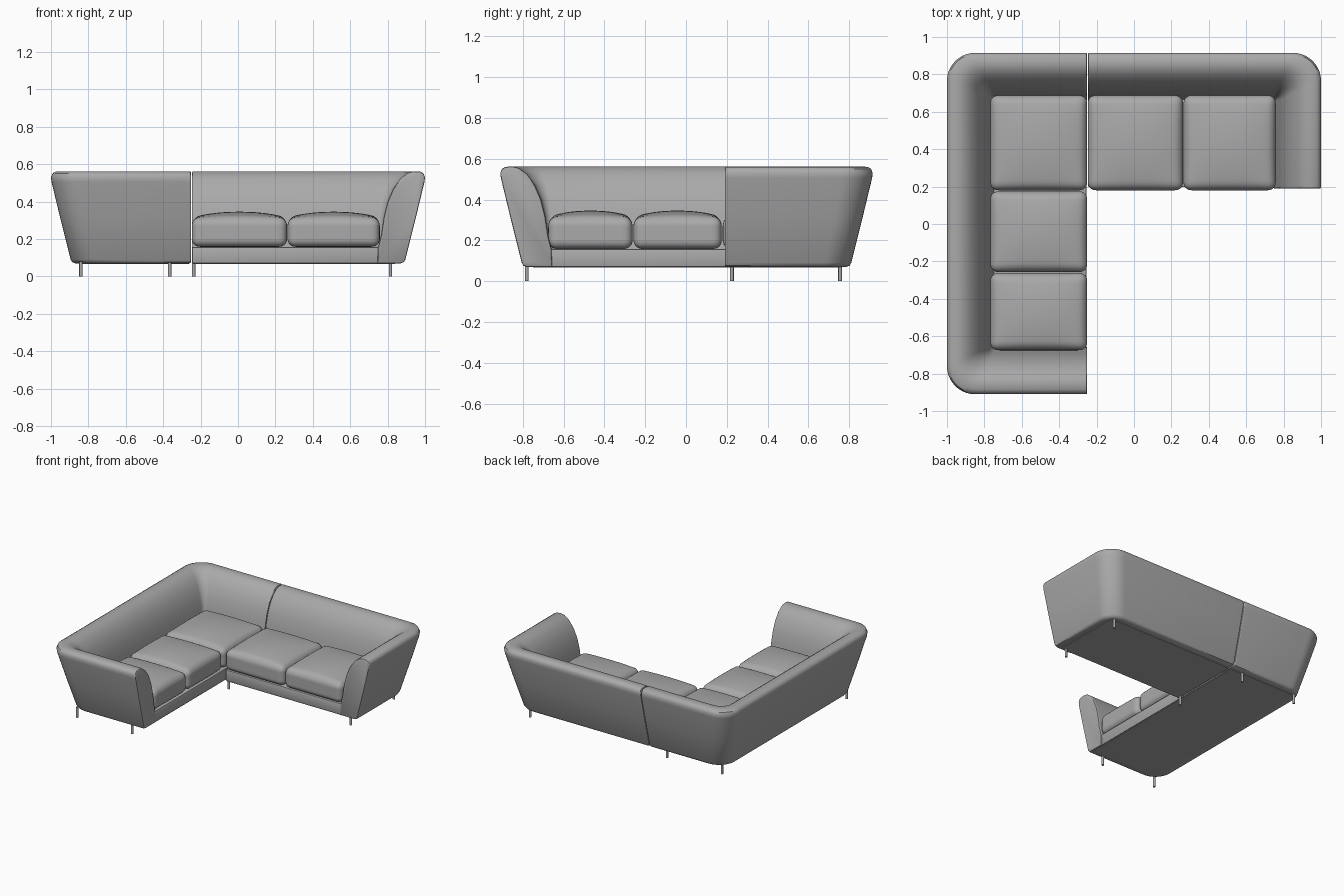
import bpy, bmesh, math
from mathutils import Vector

if "Cube" in bpy.data.objects:
    bpy.data.objects.remove(bpy.data.objects["Cube"])


def material(name, value):
    m = bpy.data.materials.new(name)
    m.use_nodes = True
    color = (value, value, value, 1)
    m.diffuse_color = color
    m.node_tree.nodes["Principled BSDF"].inputs["Base Color"].default_value = color
    return m


fabric = material("grey fabric", 0.4)


def finish(name, bm, mat=fabric, angle=40):
    bmesh.ops.recalc_face_normals(bm, faces=bm.faces)
    me = bpy.data.meshes.new(name)
    bm.to_mesh(me)
    bm.free()
    me.materials.append(mat)
    ob = bpy.data.objects.new(name, me)
    bpy.context.collection.objects.link(ob)
    bpy.ops.object.select_all(action='DESELECT')
    ob.select_set(True)
    bpy.context.view_layer.objects.active = ob
    bpy.ops.object.shade_smooth_by_angle(angle=math.radians(angle))
    return ob


# Backrest section: depth inward from the outer rim, height, corner radius
SECTION = [(0.13, 0.07, 0.12), (0.113, 0.076, 0.13), (0.105, 0.09, 0.13),
           (0.05, 0.31, 0.14), (0.003, 0.505, 0.15), (0.0, 0.53, 0.15),
           (0.008, 0.55, 0.145), (0.025, 0.56, 0.14), (0.06, 0.562, 0.12),
           (0.09, 0.555, 0.1), (0.13, 0.525, 0.08), (0.17, 0.47, 0.06),
           (0.2, 0.4, 0.045), (0.22, 0.32, 0.03), (0.235, 0.22, 0.02),
           (0.252, 0.15, 0.015), (0.255, 0.07, 0.015)]


def wall(name, path, steps=10):
    """Sweep the section along an outer path that turns clockwise."""
    pts = [Vector(p) for p in path]
    dirs = [(b - a).normalized() for a, b in zip(pts, pts[1:])]
    norms = [Vector((t.y, -t.x)) for t in dirs]
    bm = bmesh.new()
    rings = []

    def ring(place, shrink=0.0):
        row = []
        for d, z, r in SECTION:
            d += (0.13 - d) * shrink
            z += (0.3 - z) * shrink
            p = place(d, r)
            row.append(bm.verts.new((p.x, p.y, z)))
        rings.append(row)

    def end(p, t, n):
        return lambda d, r: p + t + n * d

    # Softly rounded start, arcs at the corners, softly rounded finish
    for back, shrink in ((0, 0.035), (0.003, 0.01), (0.012, 0)):
        ring(end(pts[0], dirs[0] * back, norms[0]), shrink)
    for i in range(1, len(pts) - 1):
        n0, n1 = norms[i - 1], norms[i]
        for s in range(steps + 1):
            a = math.pi / 2 * s / steps
            ring(lambda d, r: pts[i] + (n0 + n1) * (d + r)
                 - (n0 * math.cos(a) + n1 * math.sin(a)) * r)
    for back, shrink in ((0.012, 0), (0.003, 0.01), (0, 0.035)):
        ring(end(pts[-1], dirs[-1] * -back, norms[-1]), shrink)

    for a, b in zip(rings, rings[1:]):
        for k in range(len(a)):
            j = (k + 1) % len(a)
            bm.faces.new((a[k], a[j], b[j], b[k]))
    bm.faces.new(rings[0])
    bm.faces.new(rings[-1])
    return finish(name, bm)


def box(name, x0, x1, y0, y1, z0, z1, bevel=0.006):
    bm = bmesh.new()
    bmesh.ops.create_cube(bm, size=1)
    for v in bm.verts:
        v.co = ((x0 + x1) / 2 + v.co.x * (x1 - x0), (y0 + y1) / 2 + v.co.y * (y1 - y0),
                (z0 + z1) / 2 + v.co.z * (z1 - z0))
    if bevel:
        bmesh.ops.bevel(bm, geom=bm.edges[:], offset=bevel, segments=2, affect='EDGES', profile=0.5)
    return finish(name, bm)


def cushion(name, x0, x1, y0, y1, z0=0.158, z1=0.312, radius=0.042, crown=0.034):
    """Rounded box whose top swells into a soft dome."""
    half = Vector((x1 - x0, y1 - y0, z1 - z0)) / 2
    mid = Vector((x0 + x1, y0 + y1, z0 + z1)) / 2
    bm = bmesh.new()
    bmesh.ops.create_cube(bm, size=2)
    bmesh.ops.subdivide_edges(bm, edges=bm.edges[:], cuts=19, use_grid_fill=True)
    for v in bm.verts:
        t = [math.copysign(abs(c) ** 0.6, c) for c in v.co]
        p = Vector([a * h for a, h in zip(t, half)])
        core = Vector([max(-h + radius, min(h - radius, c)) for c, h in zip(p, half)])
        out = p - core
        if out.length > 0:
            p = core + out.normalized() * radius
        u, w = p.x / half.x, p.y / half.y
        if p.z > 0:
            p.z += crown * max(0, (1 - u * u) * (1 - w * w)) ** 0.8 * p.z / half.z
        v.co = mid + p
    return finish(name, bm, angle=60)


# Upholstered shells of the two modules
wall("right_module_shell", [(-0.25, -0.91), (-1, -0.91), (-1, 0.915), (-0.252, 0.915)])
wall("left_module_shell", [(-0.246, 0.915), (1, 0.915), (1, 0.19)])

# Seat platforms
box("right_module_base", -0.78, -0.255, -0.69, 0.7, 0.07, 0.157)
box("left_module_base", -0.245, 0.78, 0.197, 0.7, 0.07, 0.157)

# Underside panels
box("right_module_underside", -0.84, -0.262, -0.75, 0.755, 0.066, 0.074, 0)
box("left_module_underside", -0.24, 0.84, 0.205, 0.755, 0.066, 0.074, 0)

# Seat cushions
cushion("corner_cushion", -0.768, -0.25, 0.18, 0.688)
cushion("middle_cushion", -0.768, -0.25, -0.257, 0.175)
cushion("front_cushion", -0.768, -0.25, -0.675, -0.262)
cushion("inner_cushion", -0.247, 0.262, 0.18, 0.688)
cushion("outer_cushion", 0.265, 0.758, 0.18, 0.688)

# Slim round legs
LEGS = [(-0.84, -0.78), (-0.365, -0.78), (-0.84, 0.755), (-0.365, 0.755),
        (-0.237, 0.225), (0.815, 0.225), (0.815, 0.755)]
for i, (x, y) in enumerate(LEGS):
    bm = bmesh.new()
    bmesh.ops.create_cone(bm, cap_ends=True, segments=16, radius1=0.009, radius2=0.009, depth=0.08)
    bmesh.ops.translate(bm, verts=bm.verts, vec=(x, y, 0.04))
    finish(f"leg_{i + 1}", bm)
